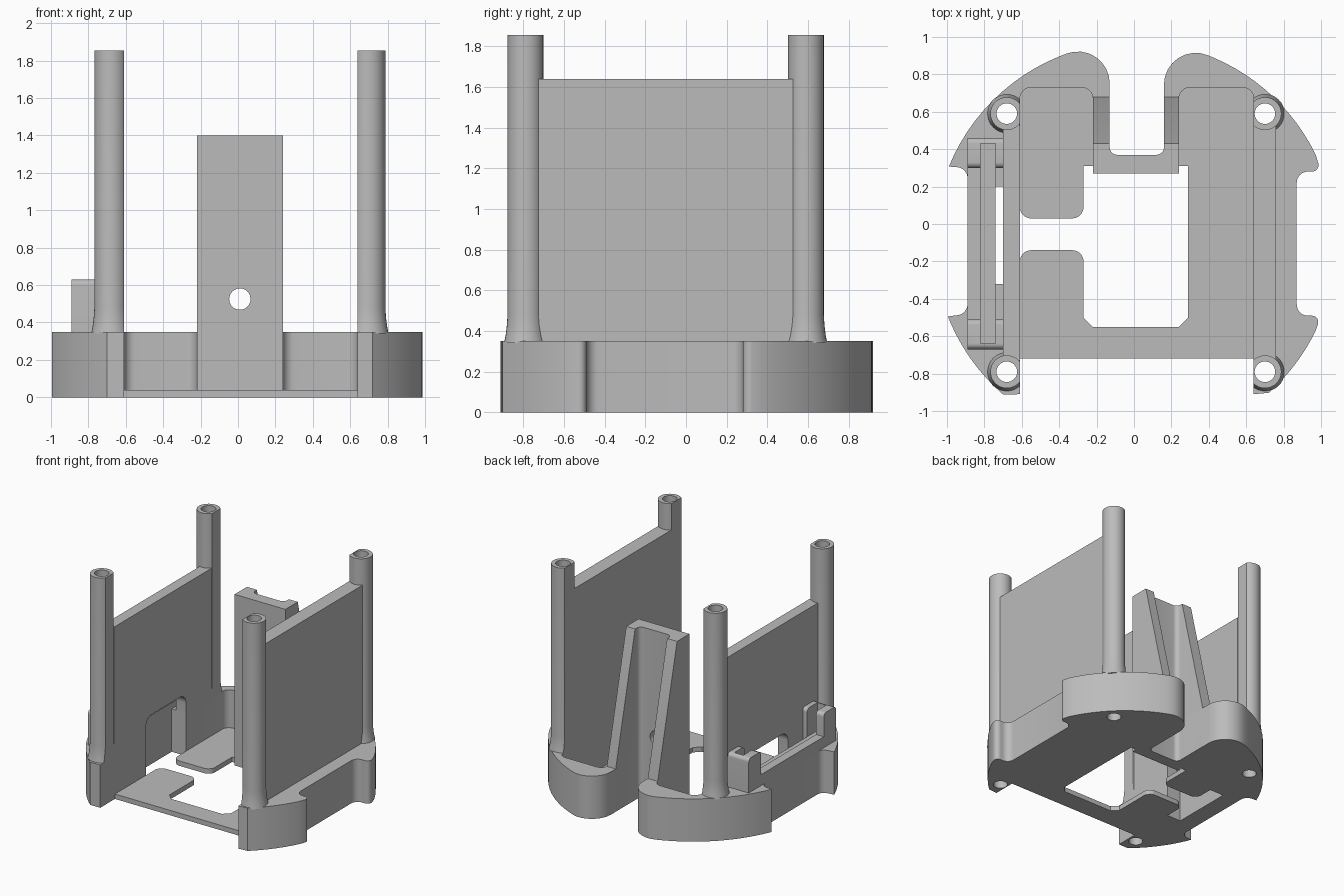
import bpy, bmesh, math
from mathutils import Vector

if "Cube" in bpy.data.objects:
    bpy.data.objects.remove(bpy.data.objects["Cube"])

grey = bpy.data.materials.new("plain grey")
grey.use_nodes = True
colour = (0.50, 0.50, 0.50, 1)
grey.diffuse_color = colour
grey.node_tree.nodes["Principled BSDF"].inputs["Base Color"].default_value = colour


def rounded(points, steps=8):
    """Turn (x, y[, radius]) corners into a polygon with rounded corners."""
    out = []
    for i, p in enumerate(points):
        c = Vector(p[:2])
        if len(p) < 3:
            out.append(c)
            continue
        a = (Vector(points[i - 1][:2]) - c).normalized()
        b = (Vector(points[(i + 1) % len(points)][:2]) - c).normalized()
        half = a.angle(b) / 2
        centre = c + (a + b).normalized() * p[2] / math.sin(half)
        start = c + a * p[2] / math.tan(half) - centre
        end = c + b * p[2] / math.tan(half) - centre
        turn = start.angle_signed(end)
        for k in range(steps + 1):
            t = -turn * k / steps
            out.append(centre + Vector((start.x * math.cos(t) - start.y * math.sin(t),
                                        start.x * math.sin(t) + start.y * math.cos(t))))
    return out


def prism(name, points, low, high, axis="z"):
    """Extrude a profile: (x, y) along z, or (y, z) along x."""
    bm = bmesh.new()
    place = (lambda p: (p[0], p[1], low)) if axis == "z" else (lambda p: (low, p[0], p[1]))
    face = bm.faces.new([bm.verts.new(place(p)) for p in rounded(points)])
    move = (0, 0, high - low) if axis == "z" else (high - low, 0, 0)
    new = bmesh.ops.extrude_face_region(bm, geom=[face])["geom"]
    bmesh.ops.translate(bm, vec=move, verts=[v for v in new if isinstance(v, bmesh.types.BMVert)])
    return finish(name, bm)


def box(name, x, y, z):
    return prism(name, [(x[0], y[0]), (x[1], y[0]), (x[1], y[1]), (x[0], y[1])], *z)


def lathe(name, profile, x, y, sides=32):
    """Stack of rings (radius, z) closed at both ends."""
    bm = bmesh.new()
    rings = [[bm.verts.new((x + r * math.cos(math.tau * k / sides),
                            y + r * math.sin(math.tau * k / sides), z))
              for k in range(sides)] for r, z in profile]
    for lo, hi in zip(rings, rings[1:]):
        for k in range(sides):
            n = (k + 1) % sides
            bm.faces.new((lo[k], lo[n], hi[n], hi[k]))
    bm.faces.new(rings[0][::-1])
    bm.faces.new(rings[-1])
    return finish(name, bm)


def finish(name, bm):
    bmesh.ops.recalc_face_normals(bm, faces=bm.faces)
    mesh = bpy.data.meshes.new(name)
    bm.to_mesh(mesh)
    bm.free()
    mesh.materials.append(grey)
    ob = bpy.data.objects.new(name, mesh)
    bpy.context.collection.objects.link(ob)
    return ob


def cut(ob, *cutters):
    """Subtract the cutters, bake the result and remove them."""
    for c in cutters:
        mod = ob.modifiers.new("cut", "BOOLEAN")
        mod.operation, mod.solver, mod.object = "DIFFERENCE", "EXACT", c
    bpy.context.view_layer.update()
    baked = bpy.data.meshes.new_from_object(ob.evaluated_get(bpy.context.evaluated_depsgraph_get()))
    ob.modifiers.clear()
    ob.data = baked
    for c in cutters:
        bpy.data.objects.remove(c)
    return ob


def rim(x0, x1, side, n=12):
    """Points on the big circular rim between two x positions."""
    a, b = (math.acos((x - 0.005) / 1.075) * side for x in (x0, x1))
    return [(0.005 + 1.075 * math.cos(a + (b - a) * k / n),
             -0.1 + 1.075 * math.sin(a + (b - a) * k / n)) for k in range(n + 1)]


IN_L, IN_R = -0.61, 0.64          # inner faces of the side walls
POSTS = [(x, y) for x in (-0.68, 0.70) for y in (-0.79, 0.59)]
bore = lambda x, y: lathe("bore", [(0.055, -0.1), (0.055, 2.0)], x, y)

# Base tray with curved rim, rear slot and side recesses
outline = ([(IN_L, -0.91), (IN_L, -0.72), (IN_R, -0.72), (IN_R, -0.91)]
           + rim(0.72, 0.97, -1)
           + [(1.0, -0.49, 0.035), (0.87, -0.49, 0.06), (0.87, 0.28, 0.06), (1.0, 0.28, 0.035)]
           + rim(0.97, 0.43, 1)
           + [(0.16, 1.0, 0.17), (0.16, 0.37, 0.04), (-0.13, 0.37, 0.04), (-0.13, 1.0, 0.17)]
           + rim(-0.40, -0.99, 1)
           + [(-0.89, 0.30, 0.06), (-0.89, -0.48, 0.06)]
           + rim(-0.995, -0.70, -1))
base = prism("base_tray", outline, 0, 0.35)
pocket = prism("pocket", [(IN_L, -1), (IN_R, -1), (IN_R, 0.73, 0.06), (0.24, 0.73, 0.06), (0.24, 0.27),
                          (-0.22, 0.27), (-0.22, 0.73, 0.06), (IN_L, 0.73, 0.06)], 0.04, 0.5)
opening = prism("opening", [(-0.27, 0.31), (0.29, 0.31), (0.29, -0.50), (0.24, -0.55), (-0.22, -0.55),
                            (-0.27, -0.50), (-0.27, -0.14, 0.06), (IN_L, -0.14, 0.06), (IN_L, -0.32),
                            (-0.74, -0.32), (-0.74, 0.20), (IN_L, 0.20), (IN_L, 0.03, 0.06),
                            (-0.27, 0.03, 0.06)], -0.1, 0.5)
cut(base, pocket, opening, *[bore(*p) for p in POSTS])

# Side walls, the lower one with an arched window
box("left_wall", (IN_R, 0.76), (-0.73, 0.53), (0.3, 1.64))
right_wall = box("right_wall", (-0.70, IN_L), (-0.73, 0.53), (0.3, 1.41))
cut(right_wall, prism("arch", [(-0.32, 0.0), (0.20, 0.0), (0.20, 0.51, 0.08), (-0.32, 0.51, 0.08)],
                      -0.8, -0.5, "x"))

# Hollow corner posts with flared feet, flat on the inside
for i, (x, y) in enumerate(POSTS):
    post = lathe("corner_post_%d" % (i + 1),
                 [(0.105, 0.34), (0.097, 0.38), (0.091, 0.43), (0.088, 0.48), (0.088, 1.855)], x, y)
    cut(post, bore(x, y), box("inside", (IN_L, IN_R), (-1, 1), (0.2, 2)))

# Rear spine: tapered channel with a round hole
spine = prism("rear_spine", [(0.27, 0), (0.68, 0), (0.68, 0.35), (0.43, 1.40), (0.27, 1.40)],
              -0.22, 0.24, "x")
channel = prism("channel", [(-0.13, 0.37, 0.04), (0.16, 0.37, 0.04), (0.16, 1), (-0.13, 1)], -0.1, 1.6)
hole = lathe("hole", [(0.057, -0.6), (0.057, 0.6)], 0, 0)
hole.rotation_euler.x = math.pi / 2
hole.location = (0.01, 0.3, 0.525)
cut(spine, channel, hole)

# Side holder: two slotted ends joined by a low bar
holder = prism("board_holder", [(-0.67, 0.33), (0.46, 0.33), (0.46, 0.63, 0.03), (0.30, 0.63, 0.03),
                                (0.30, 0.44), (-0.51, 0.44), (-0.51, 0.63, 0.03), (-0.67, 0.63, 0.03)],
               -0.89, -0.70, "x")
cut(holder, box("slot", (-0.82, -0.74), (-0.64, 0.43), (0.40, 1)),
    box("gap", (-0.74, -0.6), (-0.51, 0.30), (0.2, 1)))

for ob in bpy.context.collection.objects:
    ob.select_set(ob.type == "MESH")
    if ob.type == "MESH":
        bpy.context.view_layer.objects.active = ob
bpy.ops.object.shade_smooth_by_angle(angle=math.radians(30))
